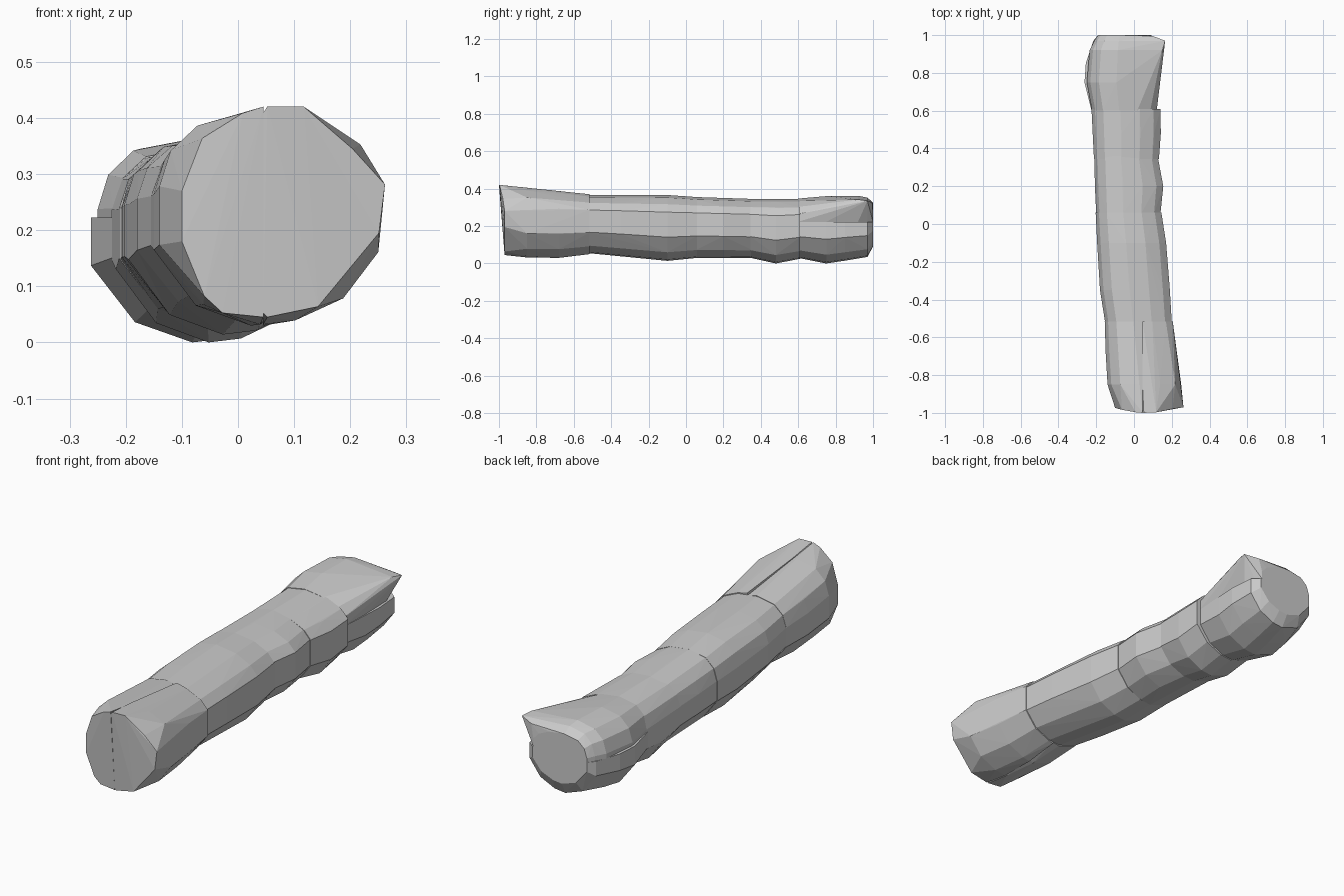
import bpy, bmesh

# Irregular log outline, normalised to the ring's bounding box (x, z)
LOG = [(0, .38), (0, .66), (.05, .83), (.17, .95), (.42, 1), (.7, .96), (.9, .86),
       (1, .74), (1, .36), (.84, .13), (.62, .02), (.46, 0), (.2, .1)]
# Outline of the sawn front end
END = [(0, .36), (0, .6), (.1, .85), (.3, .97), (.42, 1), (.6, 1), (.84, .8),
       (1, .63), (.97, .4), (.67, .05), (.42, 0), (.2, .02), (.11, .1)]


def ring(y, x0, x1, z0, z1, shape=LOG):
    return [(x0 + u * (x1 - x0), y, z0 + v * (z1 - z0)) for u, v in shape]


def hull(name, points):
    bm = bmesh.new()
    for p in points:
        bm.verts.new(p)
    bmesh.ops.remove_doubles(bm, verts=bm.verts[:], dist=0.001)
    res = bmesh.ops.convex_hull(bm, input=bm.verts[:])
    junk = {g for g in res["geom_interior"] + res["geom_unused"]
            if isinstance(g, bmesh.types.BMVert)}
    bmesh.ops.delete(bm, geom=list(junk), context='VERTS')
    bmesh.ops.recalc_face_normals(bm, faces=bm.faces[:])
    me = bpy.data.meshes.new(name)
    bm.to_mesh(me)
    bm.free()
    ob = bpy.data.objects.new(name, me)
    bpy.context.collection.objects.link(ob)


# Front end, split lengthwise at x = 0.045; its face bows out and leans forward at the top
face = []
for x, y, z in ring(0, -.10, .262, .045, .42, END):
    edge = min(1, abs(x - .06) / .18) ** 2
    face.append((x, -1 + .03 * edge + .03 * (.42 - z) / .375 * (1 - edge), z))
front = face + ring(-.85, -.14, .258, .032, .405) [:7] + ring(-.85, -.14, .25, .032, .39)[8:] \
    + ring(-.68, -.15, .225, .03, .385) + ring(-.515, -.155, .205, .05, .37)
hull("front_left_half", [(min(x, .045), y, z) for x, y, z in front])
hull("front_right_half", [(max(x, .045), y, z) for x, y, z in front])

# Middle lengths of the log
hull("long_section", ring(-.52, -.153, .20, .055, .367) + ring(-.35, -.18, .19, .04, .367)
     + ring(-.1, -.195, .17, .014, .366) + ring(.06, -.203, .145, .03, .355))
hull("middle_section", ring(.055, -.20, .14, .03, .355) + ring(.2, -.207, .155, .03, .35)
     + ring(.36, -.21, .125, .028, .345))
hull("short_section", ring(.345, -.212, .132, .03, .345) + ring(.48, -.218, .142, 0, .345)
     + ring(.61, -.225, .14, .025, .345))

# Back end, split by a horizontal crack
CRACK = .223
upper = (ring(.6, -.222, .12, .03, .347) + ring(.75, -.25, .125, 0, .36)
         + ring(.92, -.235, .12, .02, .362) + ring(.97, -.21, .10, .04, .352)
         + ring(1.0, -.19, .085, .08, .325))
hull("back_upper_half", [(x, y, max(z, CRACK)) for x, y, z in upper]
     + [(.165, .97, .335), (.15, .92, .342), (.1, .995, .325)])
lower = (ring(.6, -.225, .12, .03, .347) + ring(.75, -.262, .13, 0, .36)
         + ring(.85, -.255, .135, .015, .36) + ring(.97, -.215, .125, .035, .352)
         + ring(1.0, -.19, .09, .09, .325))
hull("back_lower_half", [(x, y, min(z, CRACK)) for x, y, z in lower])
